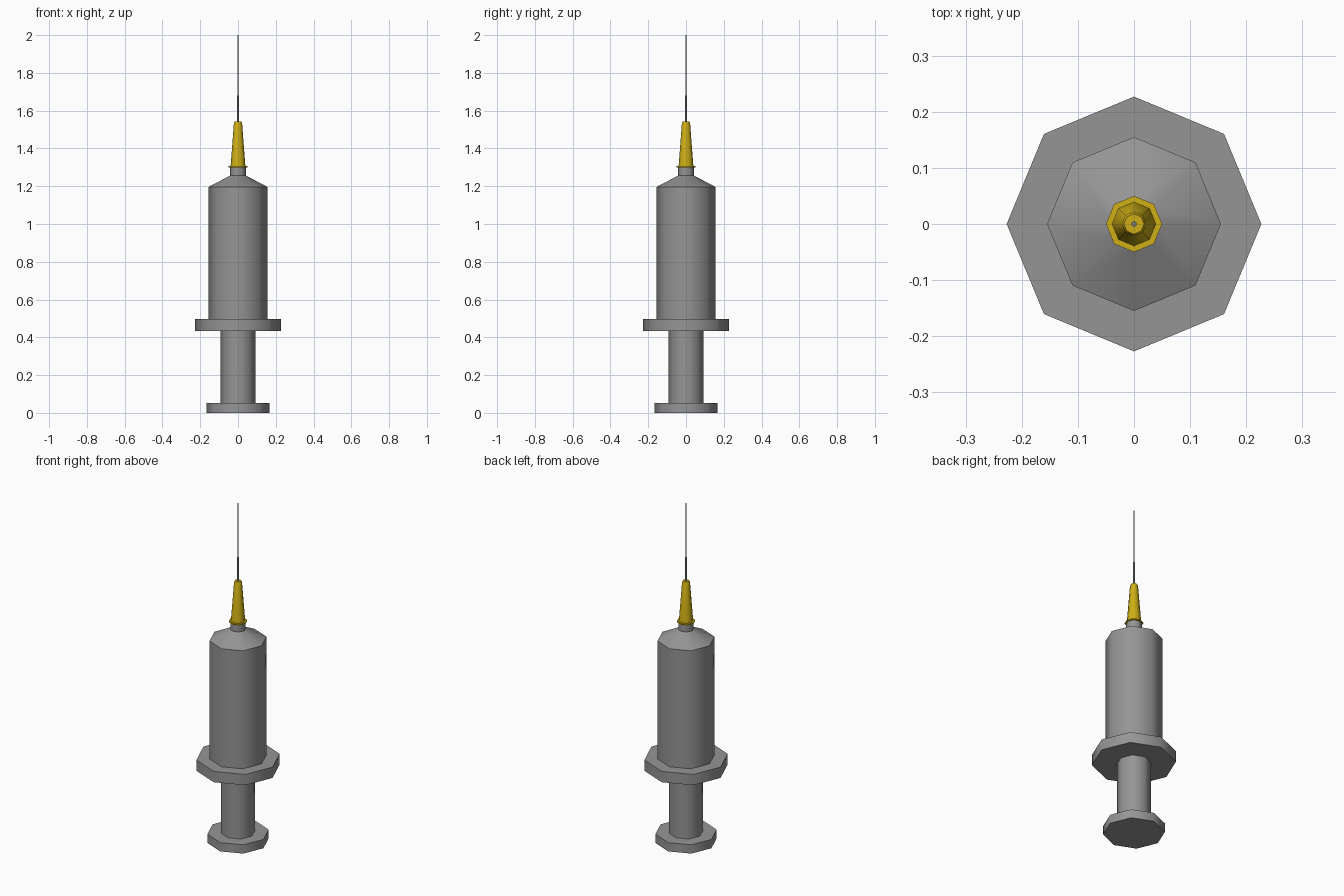
import bpy, bmesh, math

if "Cube" in bpy.data.objects:
    bpy.data.objects.remove(bpy.data.objects["Cube"])

SIDES = 8
GREY = (0.30, 0.30, 0.30, 1)
YELLOW = (0.62, 0.43, 0.008, 1)


def material(name, colour):
    mat = bpy.data.materials.new(name)
    mat.diffuse_color = colour
    mat.use_nodes = True
    mat.node_tree.nodes["Principled BSDF"].inputs["Base Color"].default_value = mat.diffuse_color
    return mat


grey = material("grey_plastic", GREY)
yellow = material("yellow_plastic", YELLOW)


def lathe(name, profile, mat):
    """Closed eight-sided solid turned from (radius, height) points."""
    bm = bmesh.new()
    rings = []
    for r, z in profile:
        rings.append([bm.verts.new((r * math.cos(math.tau * i / SIDES),
                                    r * math.sin(math.tau * i / SIDES), z))
                      for i in range(SIDES)])
    for low, high in zip(rings, rings[1:]):
        for i in range(SIDES):
            j = (i + 1) % SIDES
            bm.faces.new((low[i], low[j], high[j], high[i]))
    bm.faces.new(rings[0][::-1])
    bm.faces.new(rings[-1])
    bmesh.ops.recalc_face_normals(bm, faces=bm.faces)
    mesh = bpy.data.meshes.new(name)
    bm.to_mesh(mesh)
    bm.free()
    mesh.materials.append(mat)
    obj = bpy.data.objects.new(name, mesh)
    bpy.context.collection.objects.link(obj)
    # Smooth around the sides, sharp at the rims
    bpy.ops.object.select_all(action='DESELECT')
    obj.select_set(True)
    bpy.context.view_layer.objects.active = obj
    bpy.ops.object.shade_smooth_by_angle(angle=math.radians(50))
    return obj


# Plunger: thumb disc and rod
lathe("plunger", [(0.167, 0), (0.167, 0.052), (0.092, 0.052), (0.092, 0.433)], grey)

# Barrel: finger flange, body, shoulder and nozzle
lathe("barrel", [(0.227, 0.433), (0.227, 0.497), (0.155, 0.497), (0.155, 1.197),
                 (0.042, 1.256), (0.042, 1.30)], grey)

# Yellow needle hub: collar and tapered body
lathe("needle_hub", [(0.05, 1.299), (0.05, 1.306), (0.039, 1.306),
                     (0.022, 1.53), (0.018, 1.542), (0.010, 1.542)], yellow)

# Needle: thicker sleeve, then the fine shaft
lathe("needle", [(0.005, 1.54), (0.005, 1.68), (0.003, 1.68), (0.003, 2.0)], grey)
